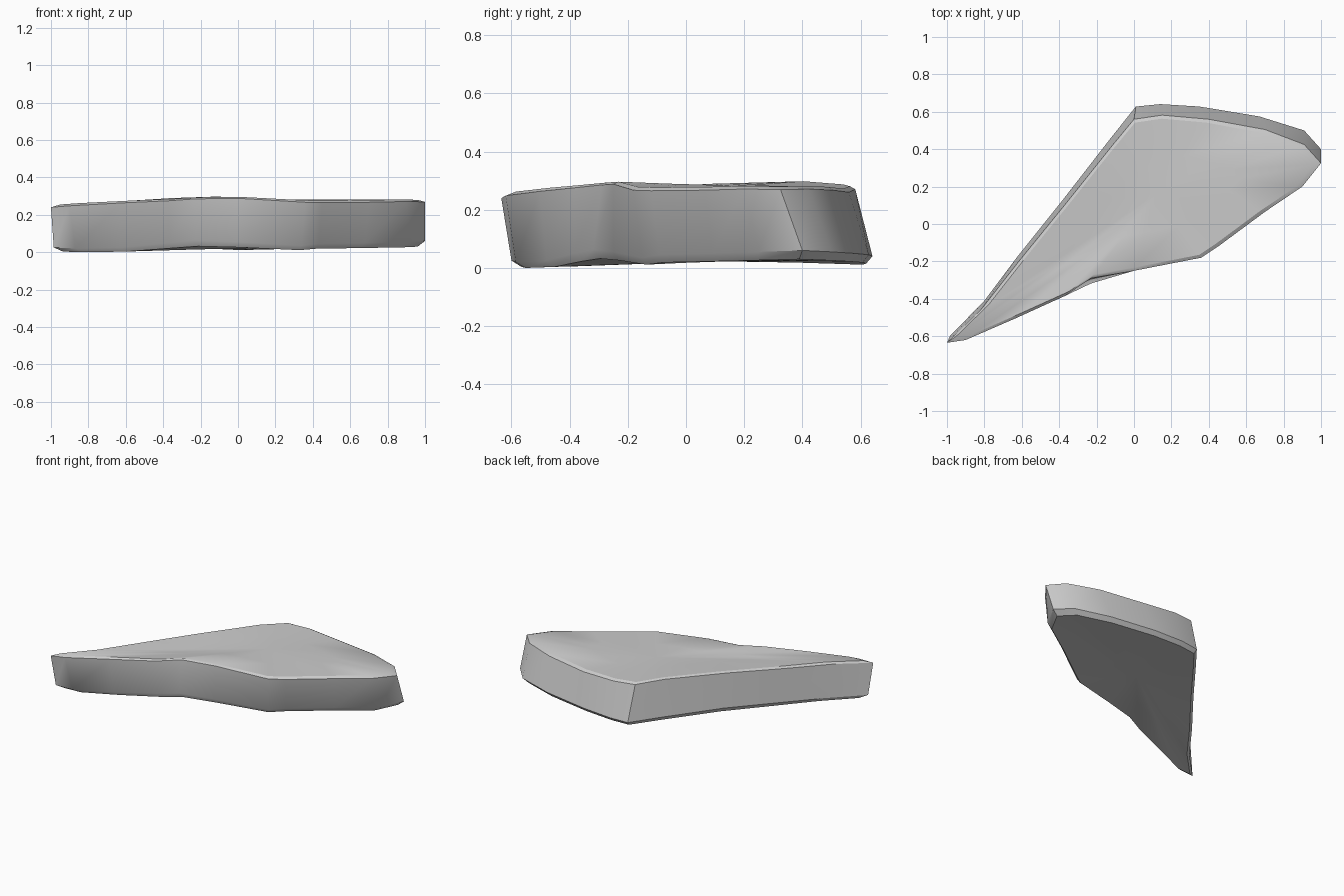
import bpy, bmesh
from mathutils import Vector

if "Cube" in bpy.data.objects:
    bpy.data.objects.remove(bpy.data.objects["Cube"])

# Rim of the slab, counter-clockwise from the left tip:
# top x, y, z and then the offset wall foot x, y, z
RIM = [
    (-1.00, -.635, .235, -.985, -.600, .020),
    (-.90, -.620, .243, -.870, -.585, .015),
    (-.63, -.503, .258, -.63, -.480, .020),
    (-.37, -.385, .270, -.37, -.385, .045),
    (-.23, -.290, .280, -.23, -.318, .058),
    (.00, -.250, .283, .00, -.250, .050),
    (.36, -.180, .262, .34, -.150, .030),
    (.45, -.120, .260, .43, -.090, .040),
    (.70, .065, .262, .68, .090, .045),
    (.90, .200, .266, .92, .250, .050),
    (1.0, .325, .264, 1.0, .400, .055),
    (.91, .425, .266, .91, .500, .050),
    (.70, .505, .262, .67, .575, .045),
    (.40, .560, .255, .35, .628, .040),
    (.15, .582, .265, .14, .641, .035),
    (.00, .560, .272, .01, .628, .030),
    (-.12, .415, .285, -.12, .465, .038),
    (-.38, .090, .275, -.38, .130, .045),
    (-.62, -.205, .258, -.62, -.170, .035),
    (-.82, -.460, .245, -.80, -.410, .022),
]
N = len(RIM)
CENTRE = Vector((.12, .16, 0))

bm = bmesh.new()


def ring(points):
    return [bm.verts.new(p) for p in points]


def inset(points, f, dz, level, mix):
    """Shrink a rim towards the centre, blending its height to a level."""
    out = []
    for p in points:
        q = CENTRE.lerp(Vector((p.x, p.y, 0)), f)
        q.z = (p.z + dz) * (1 - mix) + level * mix
        out.append(q)
    return out


def bridge(a, b):
    for i in range(N):
        j = (i + 1) % N
        bm.faces.new((a[i], a[j], b[j], b[i]))


def cap(r, z):
    c = bm.verts.new((CENTRE.x, CENTRE.y, z))
    for i in range(N):
        bm.faces.new((r[i], r[(i + 1) % N], c))


top = [Vector(r[:3]) for r in RIM]
foot = [Vector(r[3:]) for r in RIM]

# Underside, chamfer, slanting wall, worn top rim and gently uneven top
rings = [ring(p) for p in (
    inset(foot, .5, -.025, .018, .6),
    inset(foot, .955, -.026, .012, .25),
    foot,
    top,
    inset(top, .955, .010, .280, .15),
    inset(top, .5, .010, .278, .6))]
for a, b in zip(rings, rings[1:]):
    bridge(a, b)
cap(rings[0], .018)
cap(rings[-1], .278)

# Rest the lowest point on the floor
low = min(v.co.z for v in bm.verts)
for v in bm.verts:
    v.co.z -= low
bmesh.ops.recalc_face_normals(bm, faces=bm.faces)

mesh = bpy.data.meshes.new("stone_slab")
bm.to_mesh(mesh)
bm.free()
slab = bpy.data.objects.new("stone_slab", mesh)
bpy.context.collection.objects.link(slab)
bpy.context.view_layer.objects.active = slab
slab.select_set(True)
bpy.ops.object.shade_smooth_by_angle(angle=.5)
